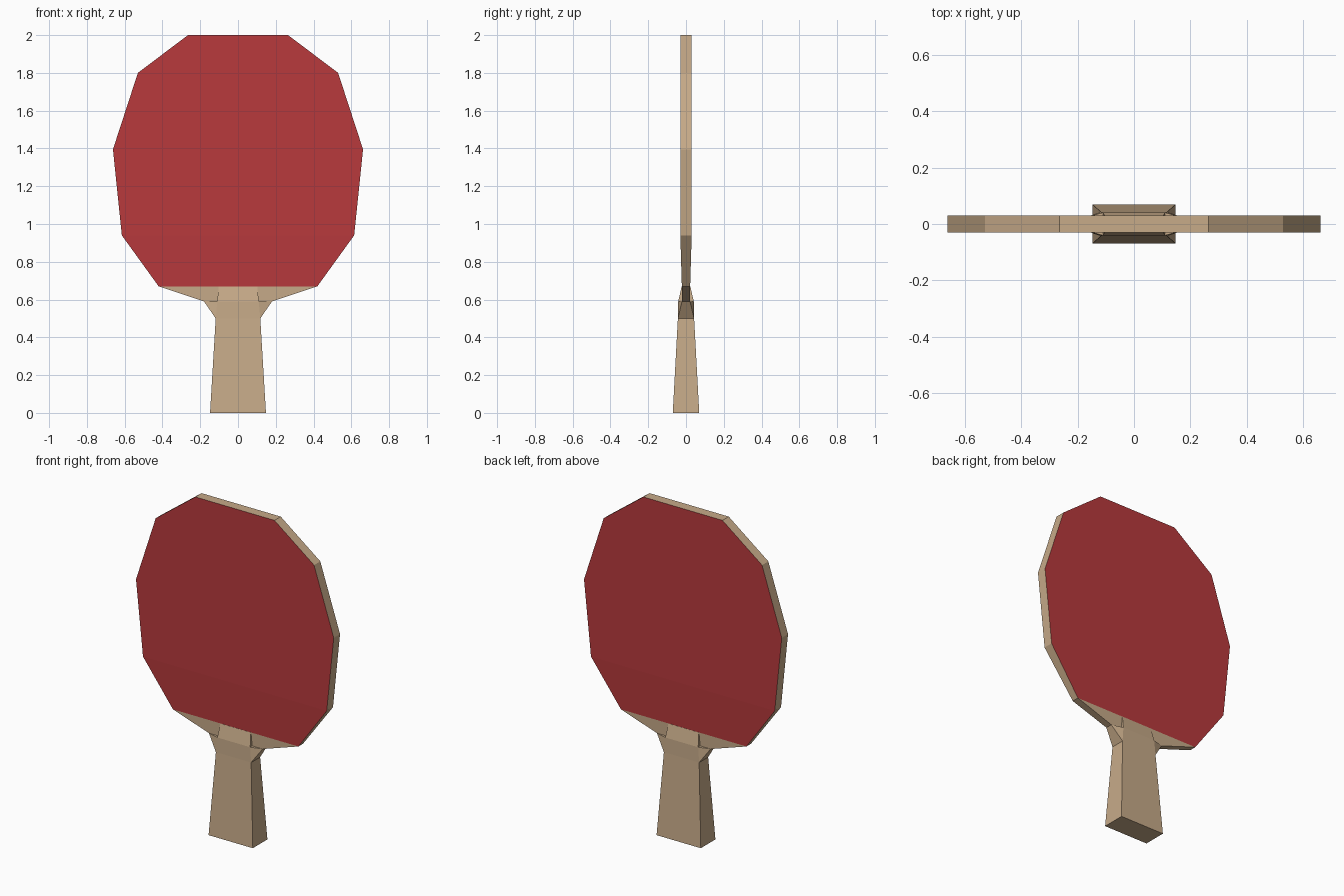
import bpy, bmesh

if "Cube" in bpy.data.objects:
    bpy.data.objects.remove(bpy.data.objects["Cube"])


def material(name, rgb):
    m = bpy.data.materials.new(name)
    m.diffuse_color = (*rgb, 1)
    m.use_nodes = True
    m.node_tree.nodes["Principled BSDF"].inputs["Base Color"].default_value = m.diffuse_color
    return m


wood = material("pale wood", (0.57, 0.405, 0.25))
rubber = material("red rubber", (0.48, 0.042, 0.046))


def finish(name, bm, mats):
    bmesh.ops.recalc_face_normals(bm, faces=bm.faces)
    me = bpy.data.meshes.new(name)
    bm.to_mesh(me)
    bm.free()
    for m in mats:
        me.materials.append(m)
    ob = bpy.data.objects.new(name, me)
    bpy.context.collection.objects.link(ob)
    return ob


def loft(name, rows, red=False):
    """Stack rectangular sections given as (z, half width, half depth)."""
    bm = bmesh.new()
    rings = [[bm.verts.new((sx * w, sy * d, z))
              for sx, sy in ((-1, -1), (1, -1), (1, 1), (-1, 1))]
             for z, w, d in rows]
    bm.faces.new(rings[0])
    bm.faces.new(rings[-1])
    for a, b in zip(rings, rings[1:]):
        for i in range(4):
            j = (i + 1) % 4
            f = bm.faces.new((a[i], a[j], b[j], b[i]))
            # rubber on the front and back faces only
            f.material_index = int(red and i in (0, 2))
    return finish(name, bm, [wood, rubber] if red else [wood])


# Blade: wooden rim, red playing faces
loft("blade", [(0.67, 0.42, 0.022), (0.94, 0.615, 0.03), (1.395, 0.662, 0.03),
               (1.80, 0.53, 0.03), (2.0, 0.265, 0.03)], red=True)

# Neck: bare wood under the rubber
loft("neck", [(0.59, 0.18, 0.021), (0.67, 0.42, 0.022)])

# Handle with a tongue that tapers into the blade
loft("handle", [(0, 0.148, 0.07), (0.5, 0.118, 0.043),
                (0.59, 0.11, 0.041), (0.67, 0.102, 0.023)])

# Shoulder: flares from the handle out to the neck
bm = bmesh.new()
for sx in (-1, 1):
    for sy in (-1, 1):
        for x, y, z in ((0.118, 0.043, 0.5), (0.11, 0.041, 0.59), (0.18, 0.021, 0.59)):
            bm.verts.new((sx * x, sy * y, z))
bmesh.ops.convex_hull(bm, input=bm.verts)
finish("shoulder", bm, [wood])
